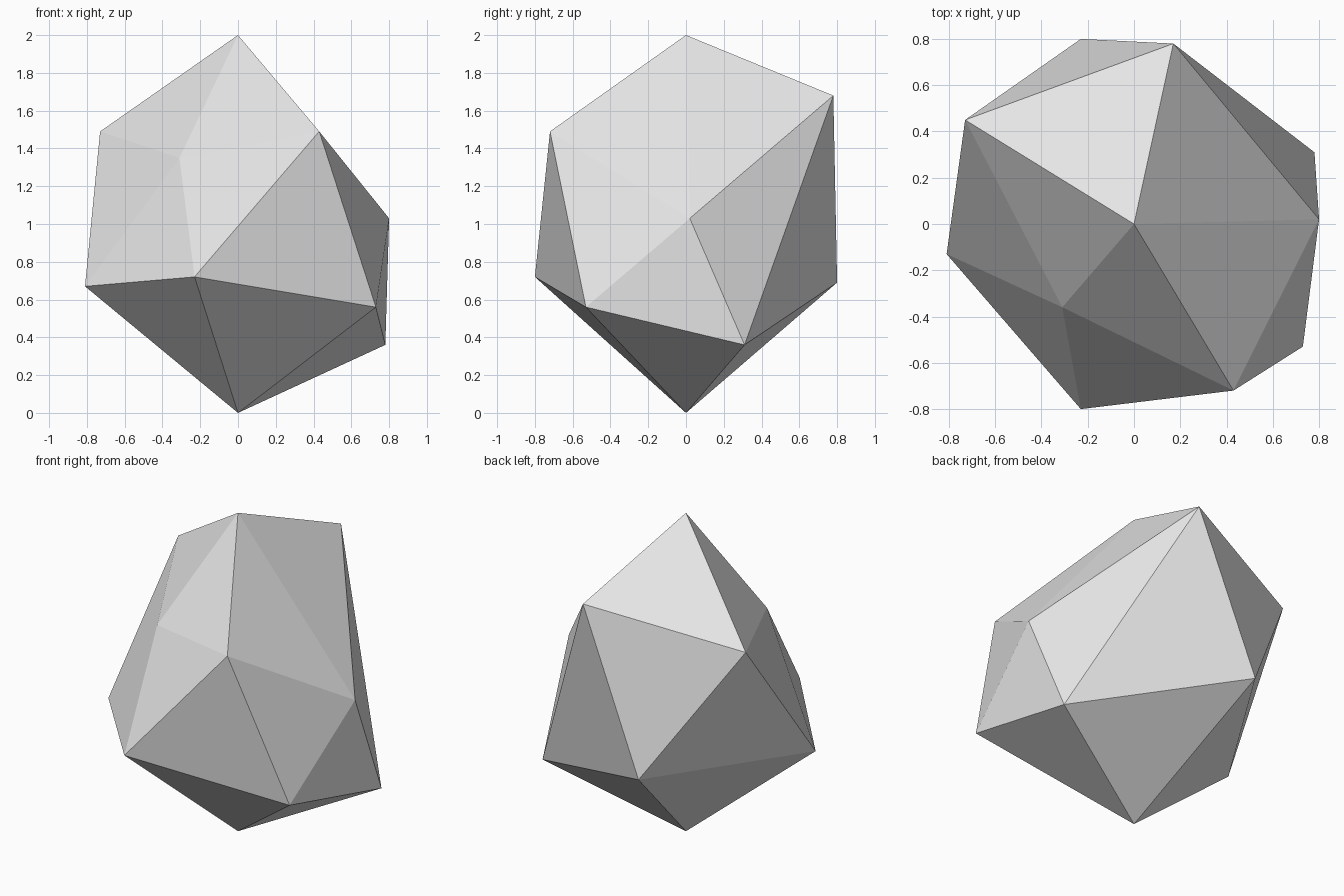
import bpy
import bmesh

cube = bpy.data.objects.get("Cube")
if cube:
    bpy.data.objects.remove(cube, do_unlink=True)

# Stone colour
stone = bpy.data.materials.new("pale_grey_stone")
stone.use_nodes = True
GREY = (0.8, 0.8, 0.8, 1.0)
stone.diffuse_color = GREY
stone.node_tree.nodes["Principled BSDF"].inputs["Base Color"].default_value = GREY

# Two staggered rings of five corners, counter-clockwise from the left side
UPPER = [(0.80, 0.02, 1.03), (0.17, 0.78, 1.68), (-0.73, 0.45, 1.49),
         (-0.31, -0.36, 1.35), (0.43, -0.72, 1.49)]
LOWER = [(0.78, 0.31, 0.36), (-0.23, 0.80, 0.69), (-0.81, -0.13, 0.67),
         (-0.23, -0.80, 0.72), (0.73, -0.53, 0.56)]

bm = bmesh.new()
peak = bm.verts.new((0, 0, 2))
foot = bm.verts.new((0, 0, 0))
upper = [bm.verts.new(p) for p in UPPER]
lower = [bm.verts.new(p) for p in LOWER]

# Cap, zigzag belt and base of the uneven twenty-sided rock
count = len(upper)
for i in range(count):
    j = (i + 1) % count
    bm.faces.new((peak, upper[i], upper[j]))
    bm.faces.new((upper[i], lower[i], upper[j]))
    bm.faces.new((lower[i], lower[j], upper[j]))
    bm.faces.new((foot, lower[j], lower[i]))

mesh = bpy.data.meshes.new("rock")
bm.to_mesh(mesh)
bm.free()
mesh.materials.append(stone)
rock = bpy.data.objects.new("rock", mesh)
bpy.context.collection.objects.link(rock)
